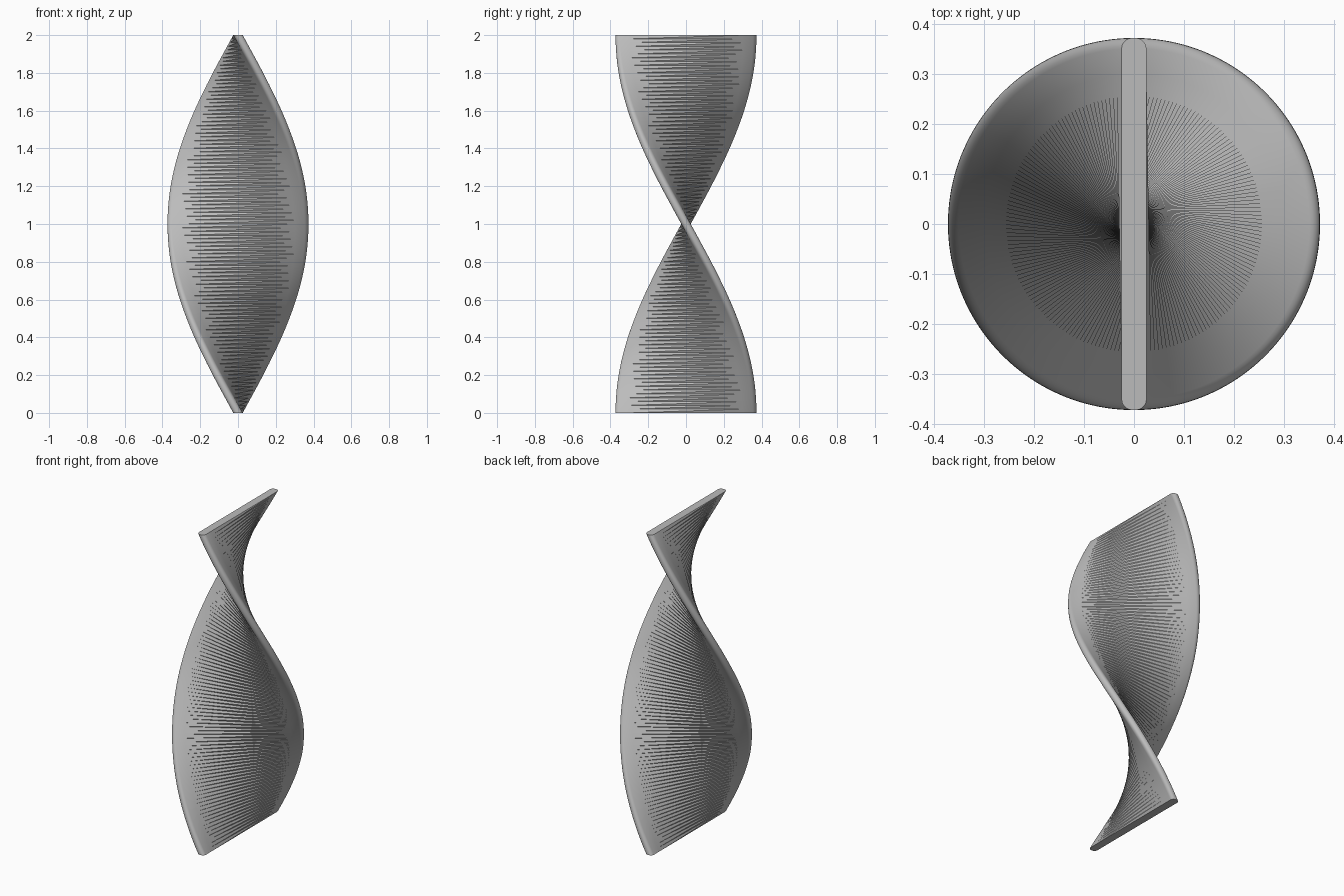
import bpy, bmesh, math

old = bpy.data.objects.get("Cube")
if old:
    bpy.data.objects.remove(old, do_unlink=True)

HEIGHT, TWIST, LAYERS = 2.0, -math.pi, 100
HALF_LEN, HALF_THICK, CORNER, FLAT = 0.373, 0.025, 0.022, 0.3

# Plain grey material
grey = bpy.data.materials.new("plain grey")
grey.use_nodes = True
colour = (0.5, 0.5, 0.5, 1)
grey.diffuse_color = colour
grey.node_tree.nodes["Principled BSDF"].inputs["Base Color"].default_value = colour


def slab_profile(steps=5):
    """Rounded rectangle, long along y, counter-clockwise."""
    points = []
    for quarter, (sx, sy) in enumerate([(1, 1), (-1, 1), (-1, -1), (1, -1)]):
        cx, cy = sx * (HALF_THICK - CORNER), sy * (HALF_LEN - CORNER)
        arc = []
        for i in range(steps + 1):
            a = (quarter + i / steps) * math.pi / 2
            arc.append((cx + CORNER * math.cos(a), cy + CORNER * math.sin(a)))
        rim = (sx * HALF_THICK, sy * FLAT)
        points += [rim] + arc if quarter % 2 == 0 else arc + [rim]
    return points


# Sweep the profile upward through half a turn
bm = bmesh.new()
profile = slab_profile()
rings = []
for k in range(LAYERS + 1):
    t = k / LAYERS
    c, s = math.cos(TWIST * t), math.sin(TWIST * t)
    rings.append([bm.verts.new((x * c - y * s, x * s + y * c, HEIGHT * t))
                  for x, y in profile])

# Side walls, split along one diagonal
n = len(profile)
for low, high in zip(rings, rings[1:]):
    for i in range(n):
        j = (i + 1) % n
        bm.faces.new((low[i], low[j], high[j]))
        bm.faces.new((low[i], high[j], high[i]))

# End caps
bm.faces.new(rings[0][::-1])
bm.faces.new(rings[-1])

mesh = bpy.data.meshes.new("twisted_slab")
bm.to_mesh(mesh)
bm.free()
mesh.materials.append(grey)
slab = bpy.data.objects.new("twisted_slab", mesh)
bpy.context.collection.objects.link(slab)
bpy.context.view_layer.objects.active = slab
slab.select_set(True)
bpy.ops.object.shade_smooth_by_angle(angle=math.radians(30))
